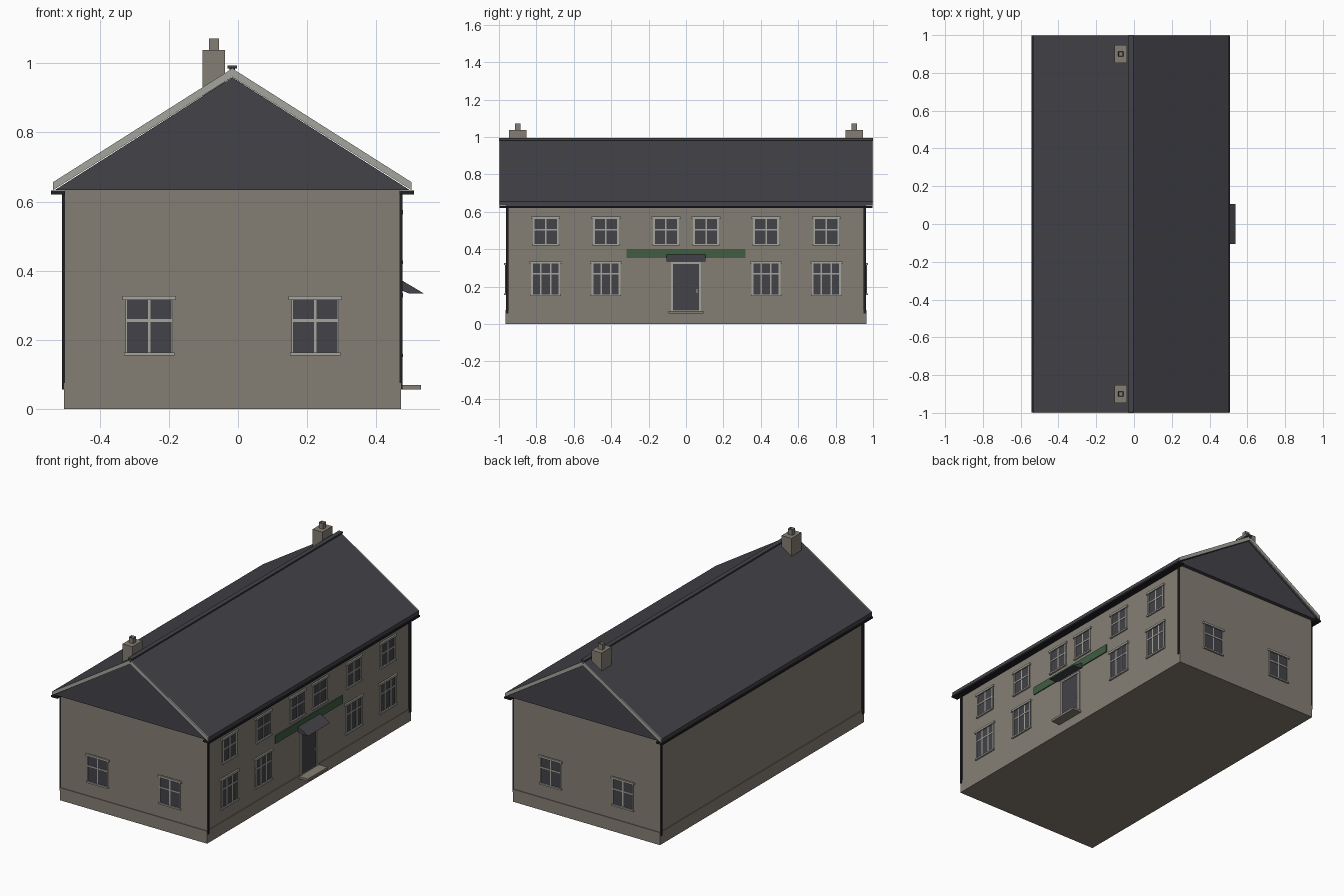
import bpy, bmesh
from mathutils import Vector

cube = bpy.data.objects.get("Cube")
if cube:
    bpy.data.objects.remove(cube)


def material(name, r, g, b):
    m = bpy.data.materials.new(name)
    m.use_nodes = True
    m.diffuse_color = (r, g, b, 1)
    m.node_tree.nodes["Principled BSDF"].inputs["Base Color"].default_value = (r, g, b, 1)
    return m


STONE = material("warm grey render", 0.235, 0.21, 0.175)
SLATE = material("dark slate", 0.057, 0.055, 0.065)
TRIM = material("pale grey trim", 0.37, 0.375, 0.335)
GREEN = material("sign green", 0.05, 0.11, 0.055)
BLACK = material("gutter black", 0.015, 0.015, 0.018)

# House shell dimensions
LEFT, RIGHT, END = -0.5, 0.467, 0.962
MID, EAVE = -0.0165, 0.633


def finish(name, bm, mats):
    bmesh.ops.recalc_face_normals(bm, faces=bm.faces)
    me = bpy.data.meshes.new(name)
    bm.to_mesh(me)
    bm.free()
    for m in mats:
        me.materials.append(m)
    ob = bpy.data.objects.new(name, me)
    bpy.context.collection.objects.link(ob)
    return ob


def boxes(name, parts):
    """One object from (low corner, high corner, material) boxes."""
    bm = bmesh.new()
    mats = []
    for a, b, mat in parts:
        if mat not in mats:
            mats.append(mat)
        a, b = Vector(a), Vector(b)
        new = bmesh.ops.create_cube(bm, size=1)["verts"]
        for v in new:
            v.co = (a + b) / 2 + v.co * (b - a)
        for f in {f for v in new for f in v.link_faces}:
            f.material_index = mats.index(mat)
    return finish(name, bm, mats)


def prism(name, profile, y0, y1, mat):
    """Extrude an x-z outline along y."""
    bm = bmesh.new()
    face = bm.faces.new([bm.verts.new((x, y0, z)) for x, z in profile])
    out = bmesh.ops.extrude_face_region(bm, geom=[face])["geom"]
    moved = [v for v in out if isinstance(v, bmesh.types.BMVert)]
    bmesh.ops.translate(bm, verts=moved, vec=(0, y1 - y0, 0))
    return finish(name, bm, [mat])


# Wall placements: across u, outward d, up z
def on_side(u, d, z):
    return (RIGHT + d, u, z)


def on_front(u, d, z):
    return (MID + u, -END - d, z)


def on_back(u, d, z):
    return (MID + u, END + d, z)


def mounted(name, place, parts):
    fixed = []
    for u0, u1, d, z0, z1, mat in parts:
        p, q = place(u0, -0.004, z0), place(u1, d, z1)
        fixed.append((tuple(map(min, p, q)), tuple(map(max, p, q)), mat))
    return boxes(name, fixed)


def window(name, place, u, width, z0, z1, bar_z, columns, edge):
    h = width / 2
    parts = [
        (u - h, u + h, 0.002, z0, z1, SLATE),
        (u - h, u - h + edge, 0.005, z0, z1, TRIM),
        (u + h - edge, u + h, 0.005, z0, z1, TRIM),
        (u - h, u + h, 0.0045, bar_z - 0.004, bar_z + 0.004, TRIM),
        (u - h - 0.008, u + h + 0.008, 0.01, z1 - 0.012, z1, TRIM),
        (u - h - 0.004, u + h + 0.004, 0.01, z0, z0 + 0.009, TRIM),
    ]
    for i in range(1, columns):
        c = u - h + width * i / columns
        parts.append((c - 0.004, c + 0.004, 0.004, z0, z1, TRIM))
    mounted(name, place, parts)


# Walls and plinth
boxes("walls", [((LEFT, -END, 0.07), (RIGHT, END, EAVE), STONE)])
boxes("plinth", [((LEFT - 0.004, -END - 0.004, 0), (RIGHT + 0.004, END + 0.004, 0.075), STONE)])

# Roof: loft with dark gables, slate slopes, pale verge boards, ridge cap
chevron = [(-0.535, 0.633), (MID, 0.96), (0.502, 0.633),
           (0.502, 0.656), (MID, 0.985), (-0.535, 0.656)]
prism("gable_loft", [(-0.53, EAVE), (0.497, EAVE), (MID, 0.959)], -0.985, 0.985, SLATE)
prism("roof_slopes", chevron, -0.995, 0.995, SLATE)
for tag, s in (("front", -1), ("back", 1)):
    prism(tag + "_verge", chevron, s * 0.995, s, TRIM)
boxes("ridge_cap", [((-0.024, -1, 0.97), (-0.009, 1, 0.987), BLACK),
                    ((-0.03, -1, 0.985), (-0.003, 1, 0.994), SLATE)])

# Gutters and downpipes on both long sides
for tag, s in (("left", 1), ("right", -1)):
    def xs(d0, d1):
        return sorted((MID + s * d0, MID + s * d1))
    g, p = xs(0.484, 0.525), xs(0.483, 0.493)
    boxes(tag + "_gutter", [((g[0], -0.997, 0.621), (g[1], 0.997, 0.632), BLACK)])
    boxes(tag + "_downpipes", [((p[0], e * 0.956 - 0.006, 0.056),
                                (p[1], e * 0.956 + 0.006, 0.625), BLACK) for e in (-1, 1)])

# Chimneys with hollow pots
for tag, y in (("front", -0.9), ("back", 0.9)):
    boxes(tag + "_chimney", [((-0.103, y - 0.047, 0.85), (-0.037, y + 0.047, 1.038), STONE)])
    bm = bmesh.new()
    bmesh.ops.create_cube(bm, size=1)
    for v in bm.verts:
        v.co = Vector((-0.07, y, 1.05)) + v.co * Vector((0.029, 0.028, 0.044))
    top = max(bm.faces, key=lambda f: f.calc_center_median().z)
    bmesh.ops.inset_individual(bm, faces=[top], thickness=0.006)
    bmesh.ops.translate(bm, verts=top.verts, vec=(0, 0, -0.02))
    finish(tag + "_chimney_pot", bm, [STONE])

# Windows
for s in (-1, 1):
    side = "near" if s < 0 else "far"
    for i, u in enumerate((0.107, 0.428, 0.75)):
        window(f"{side}_upper_window_{i}", on_side, s * u, 0.138, 0.42, 0.575, 0.505, 2, 0.01)
        if i:
            window(f"{side}_lower_window_{i}", on_side, s * u, 0.155, 0.15, 0.335, 0.268, 3, 0.01)
    window(f"front_gable_window_{side}", on_front, s * 0.24, 0.138, 0.155, 0.327, 0.256, 2, 0.005)
    window(f"back_gable_window_{side}", on_back, s * 0.24, 0.138, 0.155, 0.327, 0.256, 2, 0.005)

# Entrance: door, frame, handle, step, canopy, sign
mounted("door", on_side, [
    (-0.07, 0.07, 0.003, 0.065, 0.325, SLATE),
    (-0.08, -0.069, 0.007, 0.065, 0.333, TRIM),
    (0.069, 0.08, 0.007, 0.065, 0.333, TRIM),
    (-0.08, 0.08, 0.007, 0.322, 0.333, TRIM),
    (0.055, 0.061, 0.009, 0.165, 0.187, TRIM),
])
mounted("door_step", on_side, [(-0.094, 0.094, 0.062, 0.056, 0.07, STONE)])
mounted("sign_board", on_side, [(-0.318, 0.318, 0.006, 0.352, 0.4, GREEN)])
prism("door_canopy", [(RIGHT, 0.376), (0.538, 0.334), (0.495, 0.334), (RIGHT, 0.345)],
      -0.105, 0.105, SLATE)
